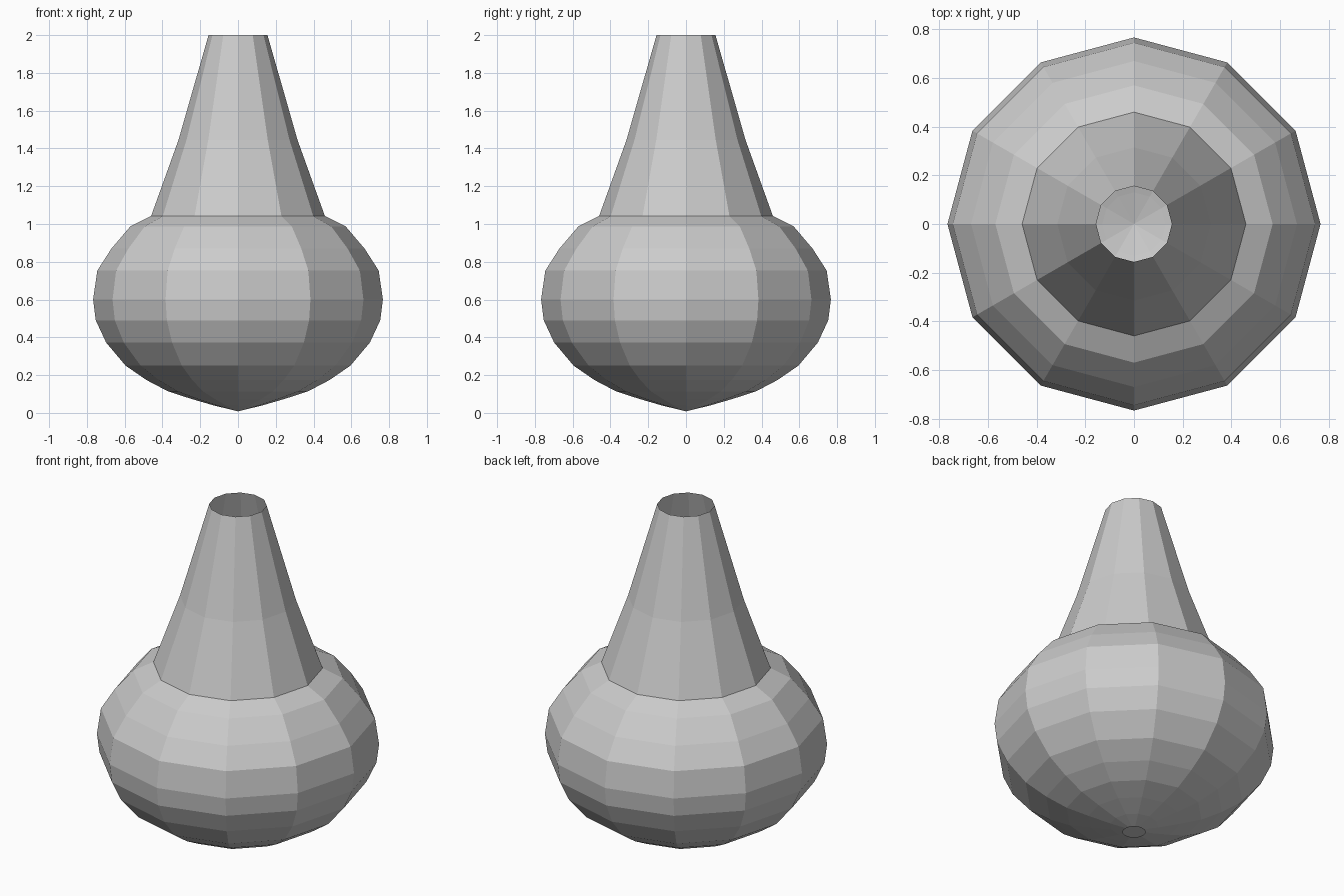
import bpy, bmesh
from math import cos, sin, pi

if "Cube" in bpy.data.objects:
    bpy.data.objects.remove(bpy.data.objects["Cube"])

SIDES = 12


def lathe(name, profile):
    """Spin a (radius, z) profile into a flat-faced 12-sided shell."""
    bm = bmesh.new()
    rings = []
    for r, z in profile:
        if r == 0:
            rings.append([bm.verts.new((0, 0, z))] * SIDES)
        else:
            rings.append([bm.verts.new((r * cos(2 * pi * i / SIDES),
                                        r * sin(2 * pi * i / SIDES), z))
                          for i in range(SIDES)])
    for low, high in zip(rings, rings[1:]):
        for i in range(SIDES):
            j = (i + 1) % SIDES
            corners = [low[i], low[j], high[j], high[i]]
            bm.faces.new(list(dict.fromkeys(corners)))
    mesh = bpy.data.meshes.new(name)
    bm.to_mesh(mesh)
    bm.free()
    obj = bpy.data.objects.new(name, mesh)
    bpy.context.collection.objects.link(obj)
    return obj


# Round belly tapering to a point, with an open tapered neck
lathe("vase_body", [
    (0, 0.008), (0.13, 0.04), (0.25, 0.075), (0.37, 0.114), (0.483, 0.173),
    (0.595, 0.25), (0.698, 0.372), (0.753, 0.49), (0.767, 0.6),
    (0.745, 0.753), (0.67, 0.87), (0.57, 0.987), (0.46, 1.042),
    (0.315, 1.445), (0.156, 2.0)])

# Small flat foot under the tip
bpy.ops.mesh.primitive_circle_add(vertices=32, radius=0.063,
                                  fill_type='NGON', location=(0, 0, 0))
foot = bpy.context.object
foot.name = "foot_disc"
foot.data.flip_normals()
